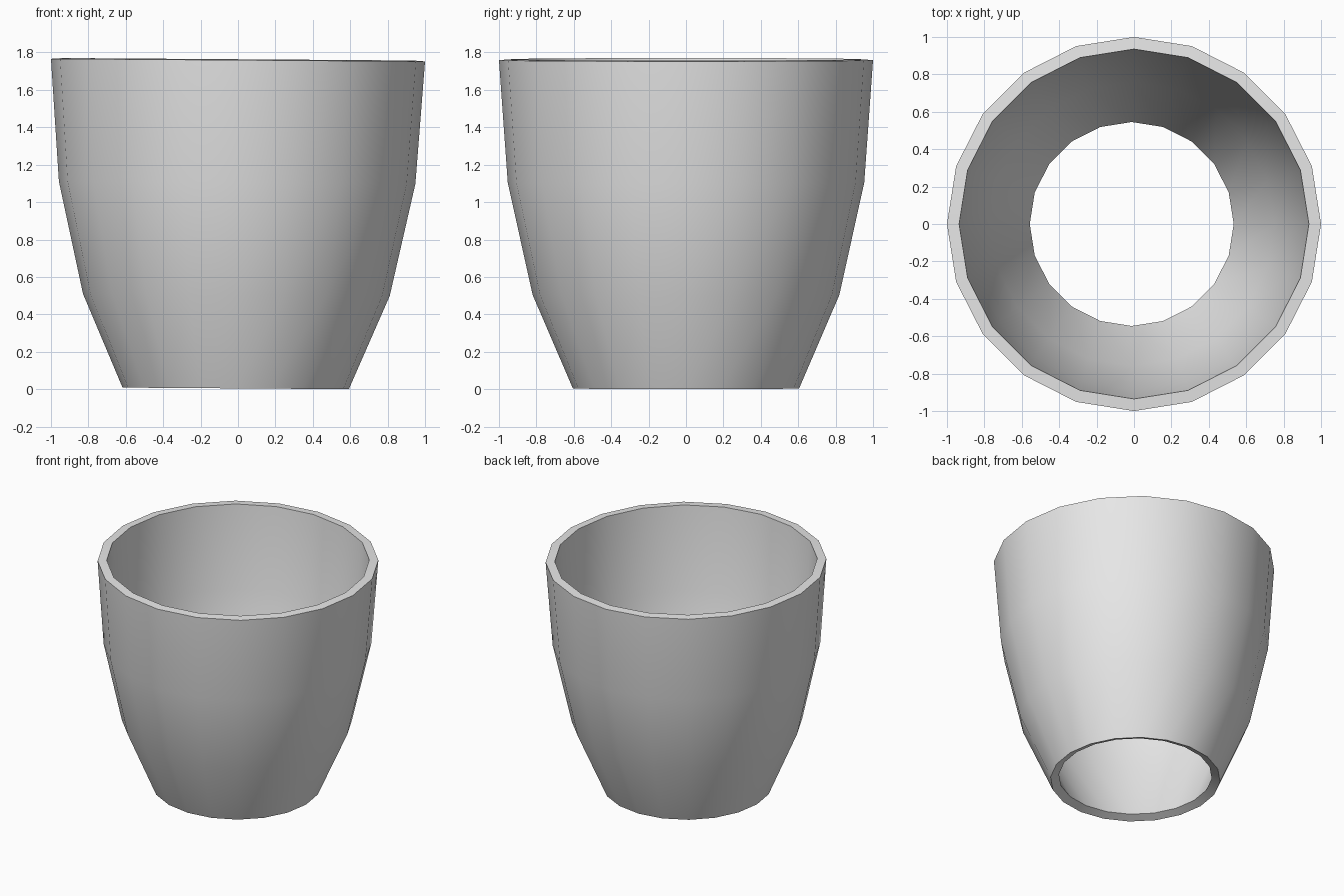
import bpy
import math

cube = bpy.data.objects.get("Cube")
if cube:
    bpy.data.objects.remove(cube, do_unlink=True)

SIDES = 20
WALL = 0.065
TILT = 0.007
PROFILE = [(0.605, 0.0), (0.82, 0.5), (0.953, 1.1), (1.0, 1.755)]

# Single plain grey material
grey = bpy.data.materials.new("plain_grey")
grey.use_nodes = True
colour = (0.8, 0.8, 0.8, 1)
grey.diffuse_color = colour
for node in grey.node_tree.nodes:
    if node.type == 'BSDF_PRINCIPLED':
        node.inputs["Base Color"].default_value = colour

# Outer wall: the profile turned around the z axis, open at both ends
verts = [(r * math.cos(math.tau * i / SIDES), r * math.sin(math.tau * i / SIDES), z)
         for r, z in PROFILE for i in range(SIDES)]
faces = []
for ring in range(len(PROFILE) - 1):
    low, high = ring * SIDES, (ring + 1) * SIDES
    for i in range(SIDES):
        j = (i + 1) % SIDES
        faces.append((low + i, low + j, high + j, high + i))

mesh = bpy.data.meshes.new("open_cup")
mesh.from_pydata(verts, [], faces)
mesh.materials.append(grey)
cup = bpy.data.objects.new("open_cup", mesh)
bpy.context.collection.objects.link(cup)

# Wall thickness, grown inwards, with flat rims at top and bottom
wall = cup.modifiers.new("wall", 'SOLIDIFY')
wall.thickness = WALL
wall.offset = -1
wall.use_rim = True

# Slight lean to one side, resting on its lower edge
cup.rotation_euler.y = TILT
cup.location = (-PROFILE[-1][1] * TILT, 0, PROFILE[0][0] * TILT)

# Smooth walls with crisp rims
bpy.ops.object.select_all(action='DESELECT')
cup.select_set(True)
bpy.context.view_layer.objects.active = cup
bpy.ops.object.modifier_apply(modifier=wall.name)
bpy.ops.object.shade_smooth_by_angle(angle=math.radians(40))
